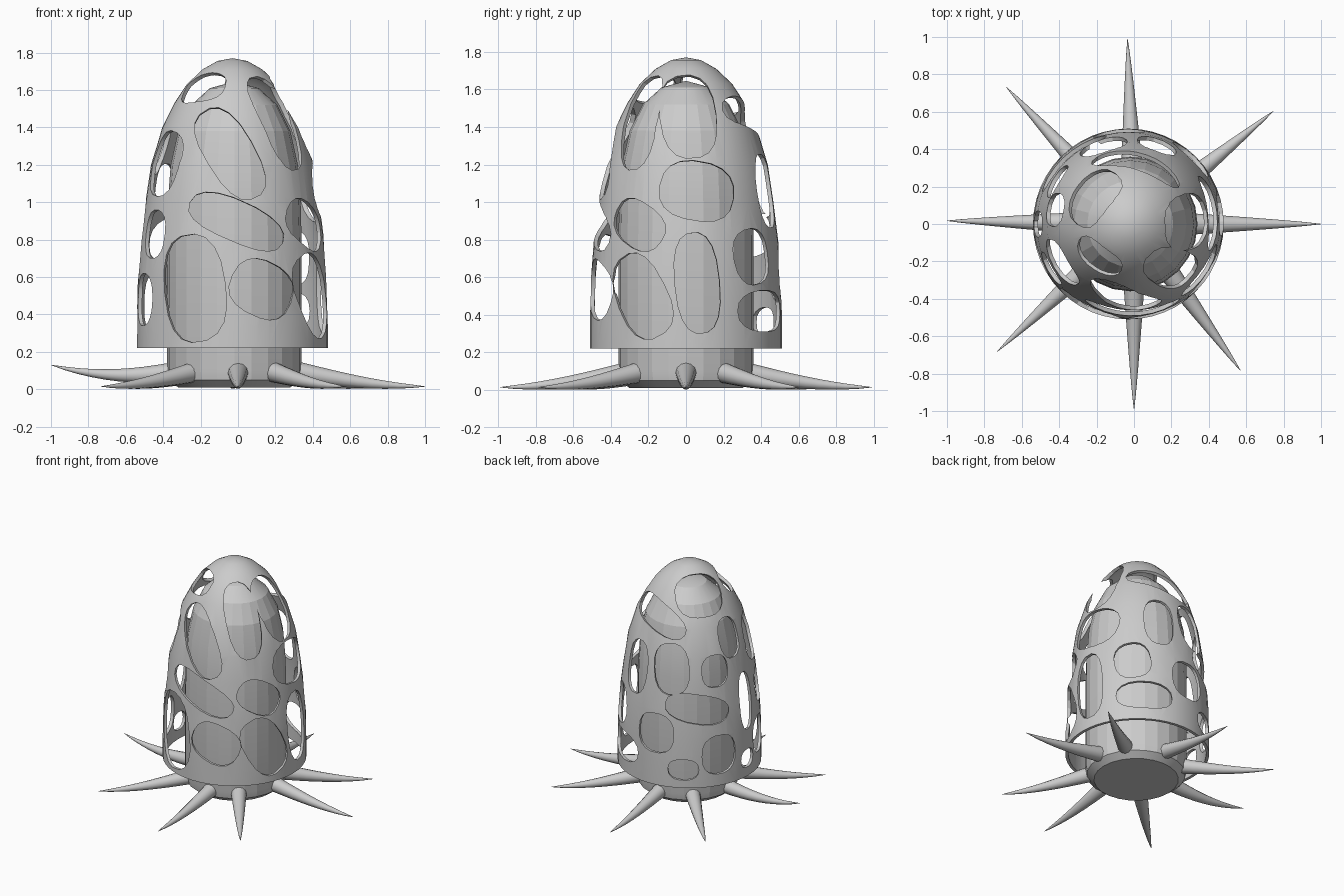
import bpy, bmesh
from math import sin, cos, pi, radians, copysign
from mathutils import Vector

cube = bpy.data.objects.get("Cube")
if cube:
    bpy.data.objects.remove(cube)

grey = bpy.data.materials.new("plain_grey")
grey.use_nodes = True
grey.diffuse_color = (0.6, 0.6, 0.6, 1)
grey.node_tree.nodes["Principled BSDF"].inputs["Base Color"].default_value = (0.6, 0.6, 0.6, 1)

SHELL = [(.51, .22), (.51, .4), (.505, .6), (.49, .8), (.465, 1), (.435, 1.2), (.375, 1.4),
         (.31, 1.53), (.245, 1.63), (.16, 1.71), (.08, 1.755), (0, 1.77)]
CORE = [(0, .01), (.3, .01), (.35, .05), (.36, .1), (.36, .8), (.355, 1), (.34, 1.2),
        (.3, 1.38), (.23, 1.52), (.13, 1.61), (0, 1.645)]


def outward(angle):
    """Horizontal direction at an angle from the front, growing toward +x."""
    a = radians(angle)
    return Vector((sin(a), -cos(a), 0))


def add_object(name, bm):
    bmesh.ops.recalc_face_normals(bm, faces=bm.faces)
    mesh = bpy.data.meshes.new(name)
    bm.to_mesh(mesh)
    bm.free()
    mesh.materials.append(grey)
    obj = bpy.data.objects.new(name, mesh)
    bpy.context.collection.objects.link(obj)
    return obj


def activate(obj):
    bpy.ops.object.select_all(action='DESELECT')
    obj.select_set(True)
    bpy.context.view_layer.objects.active = obj


def lathe(name, profile, sides, shift):
    bm = bmesh.new()
    verts = [bm.verts.new((r + 0.0, 0, z)) for r, z in profile]
    edges = [bm.edges.new(pair) for pair in zip(verts, verts[1:])]
    bmesh.ops.spin(bm, geom=verts + edges, cent=(0, 0, 0), axis=(0, 0, 1),
                   angle=2 * pi, steps=sides)
    bmesh.ops.remove_doubles(bm, verts=bm.verts, dist=0.0005)
    bmesh.ops.translate(bm, verts=bm.verts, vec=(shift, 0, 0))
    return add_object(name, bm)


def shell_radius(z):
    for (r0, z0), (r1, z1) in zip(SHELL, SHELL[1:]):
        if z <= z1:
            return r0 + (r1 - r0) * (z - z0) / (z1 - z0)
    return 0


# Inner core and outer shell
core = lathe("inner_core", CORE, 24, -.02)
activate(core)
bpy.ops.object.shade_smooth_by_angle(angle=radians(12))
shell = lathe("outer_shell", SHELL, 48, -.03)
wall = shell.modifiers.new("wall", 'SOLIDIFY')
wall.thickness = .022
wall.offset = -1

# Openings: angle, height, half width, half height, tilt
TOP_HOLES = [(-2, 1.27, .13, .28, 30), (45, 1.44, .12, .28, 8), (92, 1.47, .15, .25, 5),
             (172, 1.46, .25, .1, -18), (232, 1.61, .17, .16, 0), (-42, 1.62, .14, .1, 10),
             (-60, 1.21, .14, .18, -10), (-101, 1.3, .09, .15, 0)]
MIDDLE_HOLES = [(3, .9, .27, .11, -24), (57, .88, .17, .12, -30), (98, 1.06, .2, .16, -10),
                (160, 1.06, .11, .2, 0), (198, 1.11, .13, .19, 5), (239, 1.09, .1, .12, 0),
                (222, .82, .23, .11, -12), (-90, .8, .07, .22, 0), (-60, .83, .1, .13, 0)]
LOW_HOLES = [(-25, .54, .18, .29, 8), (19, .535, .18, .15, -25), (61, .5, .15, .24, 28),
             (97, .57, .12, .27, 5), (136, .71, .13, .15, 10), (146, .42, .2, .11, 0),
             (186, .62, .14, .15, 0), (210, .36, .11, .08, 0), (240, .46, .13, .15, 0),
             (269, .36, .07, .07, 0), (-70, .48, .11, .14, 0)]


def add_cutter(bm, angle, z, half_w, half_h, tilt):
    """Rounded prism that stands square to the shell surface."""
    out = outward(angle)
    slope = (shell_radius(z - .04) - shell_radius(z + .04)) / .08
    normal = (out + Vector((0, 0, slope))).normalized()
    side = Vector((-out.y, out.x, 0))
    up = normal.cross(side)
    centre = out * shell_radius(z) + Vector((-.03, 0, z))
    t = radians(tilt)
    rim = []
    for i in range(18):
        c, s = cos(2 * pi * i / 18), sin(2 * pi * i / 18)
        a = half_w * copysign(abs(c) ** .8, c)
        b = half_h * copysign(abs(s) ** .8, s)
        rim.append(centre + side * (a * cos(t) - b * sin(t)) + up * (a * sin(t) + b * cos(t)))
    inner = [bm.verts.new(p - normal * .2) for p in rim]
    outer = [bm.verts.new(p + normal * .15) for p in rim]
    bm.faces.new(inner[::-1])
    bm.faces.new(outer)
    for i in range(18):
        j = (i + 1) % 18
        bm.faces.new((inner[i], inner[j], outer[j], outer[i]))


bm = bmesh.new()
for hole in TOP_HOLES + MIDDLE_HOLES + LOW_HOLES:
    add_cutter(bm, *hole)
cutter = add_object("hole_cutter", bm)
cutter.hide_render = True
cut = shell.modifiers.new("holes", 'BOOLEAN')
cut.object = cutter
cut.operation = 'DIFFERENCE'
cut.solver = 'EXACT'
cut.use_self = True
activate(shell)
for mod in ("wall", "holes"):
    bpy.ops.object.modifier_apply(modifier=mod)
bpy.data.objects.remove(cutter)
bpy.ops.object.shade_smooth_by_angle(angle=radians(25))


# Curved spikes round the foot
def add_spike(name, angle, length, drop):
    out = outward(angle)
    bm = bmesh.new()
    side = Vector((-out.y, out.x, 0))
    rings, sides = 10, 12
    previous = None
    for k in range(rings + 1):
        f = k / rings
        reach = .28 + (length - .28) * f
        height = .1 - drop * sin(f * pi / 2) + (.1 * f ** 2 if drop < .08 else 0)
        thick = .058 * (1 - f) ** .85 + .001
        mid = out * reach + Vector((0, 0, height))
        ring = [bm.verts.new(mid + thick * (side * cos(2 * pi * i / sides)
                + Vector((0, 0, sin(2 * pi * i / sides))))) for i in range(sides)]
        if previous:
            for i in range(sides):
                j = (i + 1) % sides
                bm.faces.new((previous[i], previous[j], ring[j], ring[i]))
        else:
            bm.faces.new(ring)
        previous = ring
    bm.faces.new(previous)
    activate(add_object(name, bm))
    bpy.ops.object.shade_smooth_by_angle(angle=radians(40))


SPIKES = {"front": (0, .99), "front_left": (36, .97), "left": (90, 1), "back_left": (129, .96),
          "back": (182, .99), "back_right": (223, 1), "right": (269, 1), "front_right": (313, 1)}
for place, (angle, length) in SPIKES.items():
    add_spike(place + "_spike", angle, length, .07 if place == "right" else .085)
